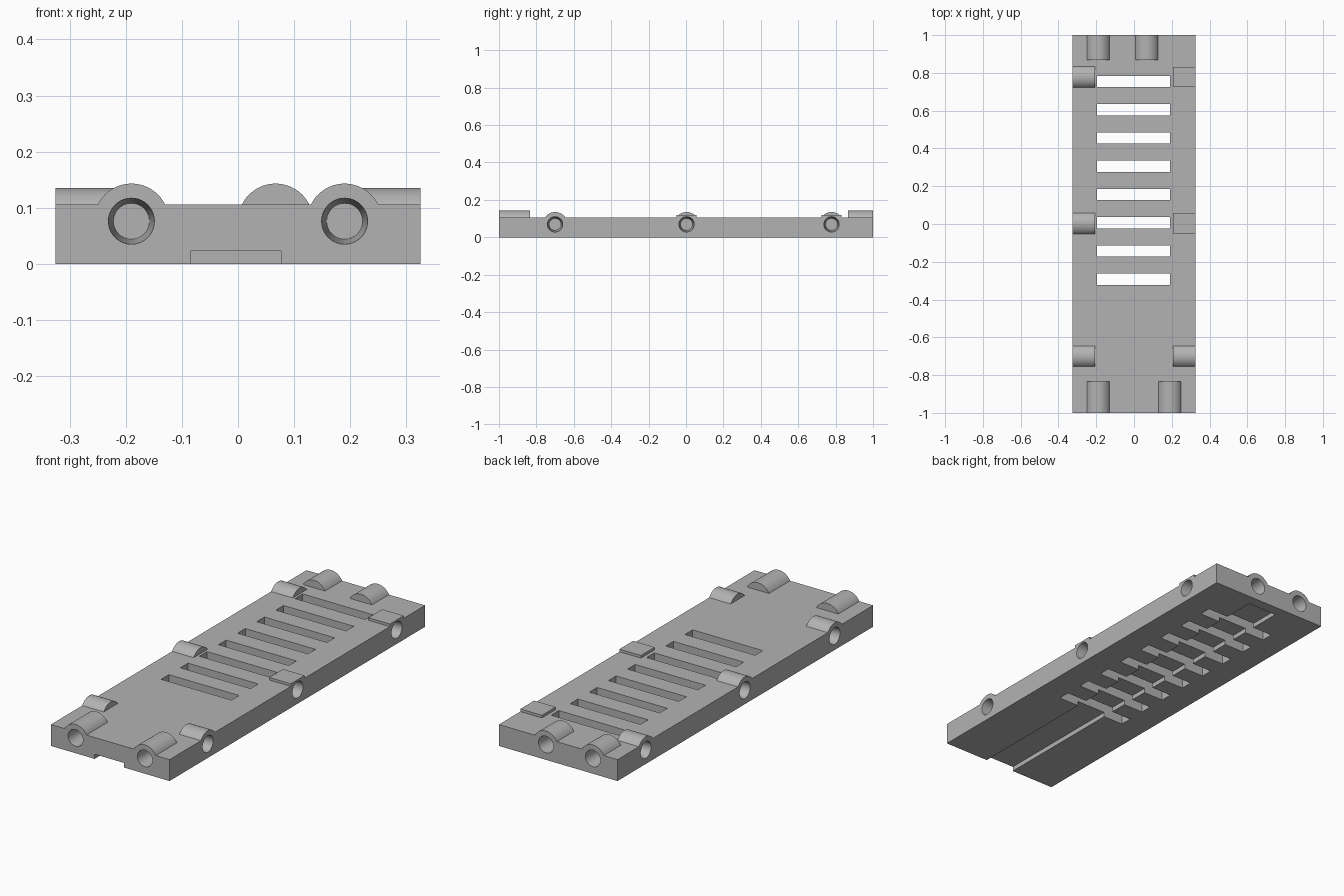
import bpy, bmesh, math
from mathutils import Matrix, Vector

cube = bpy.data.objects.get("Cube")
if cube:
    bpy.data.objects.remove(cube, do_unlink=True)

grey = bpy.data.materials.new("plain_grey")
grey.use_nodes = True
colour = (0.45, 0.45, 0.45, 1)
grey.diffuse_color = colour
grey.node_tree.nodes["Principled BSDF"].inputs["Base Color"].default_value = colour

W, L, T = 0.325, 1.0, 0.106
SEG = 64


def box(bm, x0, x1, y0, y1, z0, z1):
    size = Matrix.Diagonal((x1 - x0, y1 - y0, z1 - z0, 1))
    mid = Matrix.Translation(((x0 + x1) / 2, (y0 + y1) / 2, (z0 + z1) / 2))
    bmesh.ops.create_cube(bm, size=1, matrix=mid @ size)


def rod(bm, start, inward, length, r_start, r_end):
    """Straight or tapered rod from start along the inward direction."""
    d = Vector(inward)
    turn = d.to_track_quat('Z', 'Y').to_matrix().to_4x4()
    mid = Matrix.Translation(Vector(start) + d * length / 2)
    bmesh.ops.create_cone(bm, cap_ends=True, segments=SEG, radius1=r_start,
                          radius2=r_end, depth=length, matrix=mid @ turn)


def make(name, bm):
    mesh = bpy.data.meshes.new(name)
    bm.to_mesh(mesh)
    bm.free()
    ob = bpy.data.objects.new(name, mesh)
    bpy.context.collection.objects.link(ob)
    mesh.materials.append(grey)
    return ob


def combine(target, name, bm, operation):
    tool = make(name, bm)
    mod = target.modifiers.new(name, 'BOOLEAN')
    mod.operation, mod.solver, mod.object = operation, 'EXACT', tool
    bpy.context.view_layer.objects.active = target
    bpy.ops.object.modifier_apply(modifier=name)
    bpy.data.objects.remove(tool, do_unlink=True)


# Sockets: mouth position, inward direction, housing length, housing radius, flat top
sockets = [((x, -L, 0.076), (0, 1, 0), 0.165, 0.067, False) for x in (-0.19, 0.19)]
sockets += [((x, L, 0.076), (0, -1, 0), 0.133, 0.067, False) for x in (-0.19, 0.067)]
for y in (-0.7, 0.003, 0.778):
    sockets.append(((-W, y, 0.069), (1, 0, 0), 0.118, 0.066, False))
    sockets.append(((W, y, 0.069), (-1, 0, 0), 0.118, 0.066, y > -0.5))

# Main plate
bm = bmesh.new()
box(bm, -W, W, -L, L, 0, T)
plate = make("slotted_plate", bm)

# Raised housings, round or flat topped
for pos, inward, length, radius, flat in sockets:
    bm = bmesh.new()
    if flat:
        box(bm, W - length, W, pos[1] - 0.054, pos[1] + 0.054, 0.05, 0.119)
    else:
        rod(bm, pos, inward, length, radius, radius)
    combine(plate, "housing", bm, 'UNION')

# Tapered blind holes, starting just outside each mouth
for pos, inward, length, radius, flat in sockets:
    bm = bmesh.new()
    depth = length * 0.85
    out = 0.01
    slope = 0.009 / depth
    start = Vector(pos) - Vector(inward) * out
    rod(bm, start, inward, depth + out, 0.041 + slope * out, 0.032)
    combine(plate, "hole", bm, 'DIFFERENCE')

# Shallow groove along the underside, open at the front
bm = bmesh.new()
box(bm, -0.085, 0.077, -L - 0.1, 0.945, -0.1, 0.023)
combine(plate, "groove", bm, 'DIFFERENCE')

# Row of through slots
bm = bmesh.new()
for i in range(8):
    y = 0.754 - i * 0.1495
    box(bm, -0.195, 0.19, y - 0.03, y + 0.03, -0.1, 0.3)
combine(plate, "slots", bm, 'DIFFERENCE')

bpy.ops.object.select_all(action='DESELECT')
plate.select_set(True)
bpy.context.view_layer.objects.active = plate
bpy.ops.object.shade_smooth_by_angle(angle=math.radians(25))
